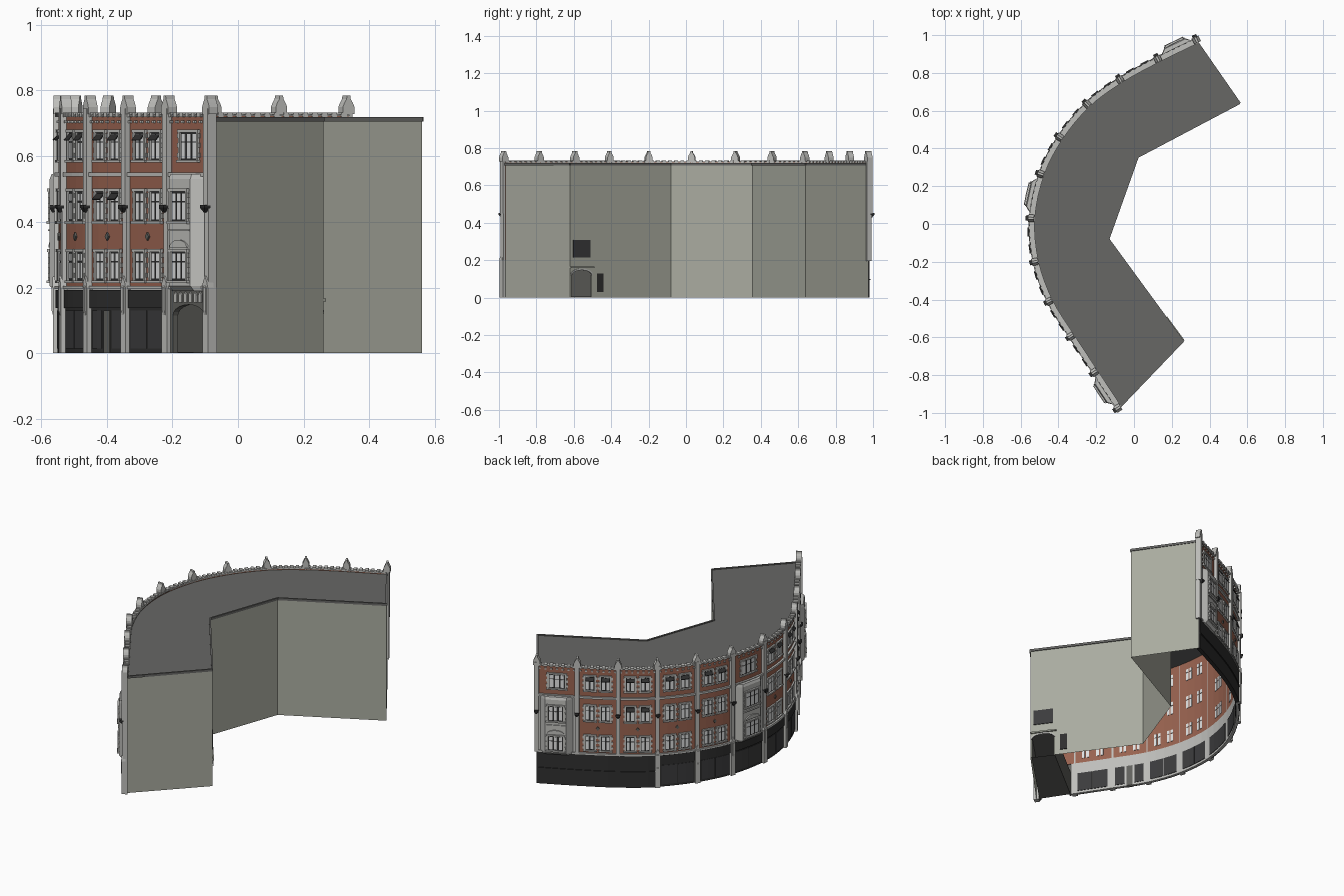
import bpy, bmesh, math
from mathutils import Vector

cube = bpy.data.objects.get("Cube")
if cube:
    bpy.data.objects.remove(cube, do_unlink=True)

COLOURS = {
    "brick": (0.32, 0.125, 0.08), "stone": (0.52, 0.52, 0.50),
    "render": (0.40, 0.41, 0.35), "roofing": (0.135, 0.135, 0.13),
    "charcoal": (0.028, 0.028, 0.028), "dark_glass": (0.045, 0.045, 0.047),
    "pale_glass": (0.75, 0.76, 0.76), "dark_stone": (0.12, 0.12, 0.11),
}
MATS = {}
for key, rgb in COLOURS.items():
    m = bpy.data.materials.new(key)
    m.use_nodes = True
    m.diffuse_color = (*rgb, 1)
    m.node_tree.nodes["Principled BSDF"].inputs["Base Color"].default_value = (*rgb, 1)
    MATS[key] = m

# Curved street front: one path point per pier
PATH = [Vector(p) for p in (
    (-.085, -.975), (-.21, -.785), (-.335, -.595), (-.45, -.41), (-.525, -.2), (-.545, .03),
    (-.495, .265), (-.395, .46), (-.25, .635), (-.075, .765), (.125, .875), (.33, .975))]
PTS = [2 * PATH[0] - PATH[1]] + PATH + [2 * PATH[-1] - PATH[-2]]
BAYS = 11
ORIELS = (0, 5, 10)
TOP = .715
parts = {}


def P(u, d, z):
    """Point u bays along the front, d outwards, z up."""
    i = min(max(math.floor(u), 0), BAYS - 1)
    t = u - i
    a, b, c, e = PTS[i:i + 4]
    k1, k2, k3 = c - a, 2 * a - 5 * b + 4 * c - e, 3 * b - a - 3 * c + e
    pos = b + .5 * (k1 * t + k2 * t * t + k3 * t ** 3)
    tan = (k1 + 2 * k2 * t + 3 * k3 * t * t).normalized()
    return Vector((pos.x - tan.y * d, pos.y + tan.x * d, z))


def loft(name, mat, rings, caps=True):
    bm = parts.setdefault(name, (bmesh.new(), mat))[0]
    vs = [[bm.verts.new(p) for p in r] for r in rings]
    n = len(vs[0])
    for r, s in zip(vs, vs[1:]):
        for j in range(n):
            bm.faces.new((r[j], r[(j + 1) % n], s[(j + 1) % n], s[j]))
    if caps:
        bm.faces.new(vs[0])
        bm.faces.new(vs[-1])


def sheet(name, mat, pts):
    bm = parts.setdefault(name, (bmesh.new(), mat))[0]
    bm.faces.new([bm.verts.new(p) for p in pts])


def sweep(name, mat, section, u0, u1):
    n = max(1, math.ceil((u1 - u0) * 4 - .01))
    loft(name, mat, [[P(u0 + (u1 - u0) * k / n, d, z) for d, z in section] for k in range(n + 1)])


def box(name, mat, u0, u1, d0, d1, z0, z1):
    sweep(name, mat, [(d0, z0), (d1, z0), (d1, z1), (d0, z1)], u0, u1)


def prism(name, mat, outline, d0, d1):
    loft(name, mat, [[P(u, d, z) for u, z in outline] for d in (d0, d1)])


def arch(a, b, spring, crown, n=10):
    """Flat arch points from a to b."""
    return [(a + (b - a) * (1 - math.cos(math.pi * k / n)) / 2,
             spring + (crown - spring) * math.sin(math.pi * k / n)) for k in range(n + 1)]


def window(c, hw, z0, z1, lights, face=0, flap=False):
    # stone surround with toothed jambs
    for s in (-1, 1):
        j = c + s * (hw + .02)
        box("window_surrounds", "stone", j - .02, j + .02, face - .004, face + .007, z0, z1)
        for k in range(3):
            q, zq = c + s * (hw + .045), z0 + (z1 - z0) * (.1 + .35 * k)
            box("window_surrounds", "stone", q - .025, q + .025, face - .004, face + .005, zq, zq + .014)
    box("window_surrounds", "stone", c - hw - .06, c + hw + .06, face - .004, face + .011, z0 - .008, z0)
    box("window_surrounds", "stone", c - hw - .05, c + hw + .05, face - .004, face + .009, z1, z1 + .009)
    box("window_frames", "charcoal", c - hw, c + hw, face - .004, face + .001, z0, z1)
    # panes, two to each light
    w, zt = 2 * hw / lights, z0 + (z1 - z0) * .66
    for k in range(lights):
        a = c - hw + k * w
        for lo, hi in ((z0 + .005, zt - .002), (zt + .002, z1 - .005)):
            box("window_panes", "pale_glass", a + w * .16, a + w * .84, -.018, face + .003, lo, hi)
    if flap:
        sweep("open_vents", "charcoal", [(.003, z1 - .006), (.018, z1 - .022), (.017, z1 - .025),
                                         (.003, z1 - .01)], c - hw * .9, c + hw * .9)


# Main walls of the front
box("brick_front", "brick", 0, BAYS, -.015, 0, .2, TOP + .007)
box("shop_wall", "stone", 1, 8, -.015, 0, 0, .2)
box("plain_base_wall", "charcoal", 8, BAYS, -.015, .008, 0, .195)
box("base_ledge", "charcoal", 8, BAYS, .006, .013, .095, .1)
box("lower_band", "stone", 0, BAYS, -.004, .012, .195, .205)
box("upper_cornice", "stone", 0, BAYS, -.004, .012, .538, .55)
box("parapet_coping", "stone", 0, BAYS, -.02, .008, TOP + .007, TOP + .012)
for k in range(BAYS * 7):
    u = (k + .5) / 7
    box("parapet_blocks", "stone", u - .04, u + .04, -.018, .011, TOP + .005, TOP + .018)
    box("parapet_dentils", "stone", u - .025, u + .025, -.002, .007, TOP - .014, TOP - .006)

for b in range(BAYS):
    oriel = b in ORIELS
    # upper windows
    for i, (z0, z1) in enumerate(((.222, .308), (.402, .492), (.588, .672))):
        if not oriel:
            for c in (.31, .69):
                window(b + c, .11, z0, z1, 2, 0, i == 2 or (i == 1 and b % 3 == 2))
        elif i == 2:
            window(b + .5, .2, z0, z1, 3)
        else:
            window(b + .51, .18, z0, z1, 3, .035)
    if oriel:
        # projecting stone bay
        box("oriel_back_panels", "stone", b + .05, b + .95, -.004, .004, .2, .54)
        plan = ((.08, 0), (.25, .035), (.77, .035), (.93, 0))
        loft("oriels", "stone", [[P(b + u, d * s, z) for u, d in plan]
                                 for s, z in ((.6, .19), (1, .205), (1, .53), (.85, .545))])
        prism("oriel_hoods", "stone", [(b + u, z) for u, z in arch(.3, .72, .322, .345)], .033, .041)
        box("oriel_strings", "stone", b + .25, b + .77, .033, .04, .372, .377)
    else:
        # diamond ornaments
        prism("diamonds", "dark_stone", [(b + .5 + .045 * x, .355 + .012 * y) for x, y in
                                         ((-1, 0), (0, -1), (1, 0), (0, 1))], -.004, .006)
    if 1 <= b <= 7:
        # shopfronts
        box("shop_fascias", "charcoal", b + .05, b + .95, -.004, .009, .138, .193)
        box("shop_frames", "charcoal", b + .05, b + .95, -.004, .003, 0, .138)
        bays = ((.1, .36), (.64, .9)) if b == 2 else ((.1, .49), (.51, .9))
        for a, e in bays:
            box("shop_glass", "dark_glass", b + a, b + e, -.018, .005, .014, .13)
        if b == 2:
            box("shop_door", "dark_stone", b + .42, b + .58, -.018, .006, 0, .13)

# Piers with pinnacles
for k in range(BAYS + 1):
    if k <= 8:
        box("pier_bases", "stone", k - .065, k + .065, -.015, .018, 0, .2)
        prism("pier_gables", "stone", [(k - .065, .2), (k + .065, .2), (k + .05, .215), (k, .235),
                                       (k - .05, .215)], -.004, .019)
        sweep("pier_brackets", "stone", [(.015, .105), (.022, .13), (.022, .2), (.015, .21)], k - .03, k + .03)
    box("pier_shafts", "stone", k - .05, k + .05, -.015, .013, .195, .45)
    box("pier_upper_shafts", "stone", k - .055, k + .055, -.015, .018, .45, .745)
    loft("pier_corbels", "charcoal", [[P(k + x * s, .018 + y * s * .2, z) for x, y in
                                       ((-1, -1), (1, -1), (1, 1), (-1, 1))]
                                      for s, z in ((.012, .428), (.055, .443), (.055, .452))])
    half = ((.085, .728), (.085, .75), (.06, .763), (.03, .774), (.025, .785))
    prism("pinnacles", "stone", [(k - x, z) for x, z in half] + [(k + x, z) for x, z in reversed(half)],
          -.016, .016)

# Arched passage through the first bay
prism("passage_arch", "dark_stone", [(.06, .197), (.06, 0), (.12, 0)] + arch(.12, .88, .115, .148)
      + [(.88, 0), (.94, 0), (.94, .197)], -.015, .004)
for k in range(6):
    c = .2 + k * .12
    prism("passage_tracery", "stone", [(c - .035, .155), (c + .035, .155), (c + .035, .178), (c, .188),
                                       (c - .035, .178)], .002, .008)
FAR, NEAR = Vector((.26, -.62, 0)), Vector((-.135, -.08, 0))
BACK = [Vector((.56, .64, 0)), Vector((.02, .355, 0)), NEAR, FAR]
UP = Vector((0, 0, 1))


def on_back(t, z, out=0):
    """Point on the back wall that holds the passage."""
    w = NEAR - FAR
    return FAR + w * t + UP * z + Vector((w.y, -w.x, 0)).normalized() * out


loft("passage_tunnel", "dark_stone", [
    [P(.09, -.012, .002), P(.91, -.012, .002), P(.91, -.012, .15), P(.09, -.012, .15)],
    [on_back(t, z, -.003) for t, z in ((.01, .002), (.215, .002), (.215, .15), (.01, .15))]], False)

# Plain rear and end walls
for a, b in ((P(0, -.002, 0), FAR), (NEAR, BACK[1]), (BACK[1], BACK[0]), (BACK[0], P(BAYS, -.002, 0))):
    sheet("plain_walls", "render", [a, b, b + UP * TOP, a + UP * TOP])
sheet("passage_back_wall", "render", [on_back(t, z) for t, z in
      [(0, 0), (0, TOP), (1, TOP), (1, 0), (.21, 0)] + arch(.21, .015, .12, .147) + [(.015, 0)]])


def plate(name, mat, t0, t1, z0, z1, out):
    loft(name, mat, [[on_back(t, z, o) for t, z in ((t0, z0), (t1, z0), (t1, z1), (t0, z1))]
                     for o in (-.001, out)])


plate("back_window", "dark_glass", .03, .2, .215, .308, .004)
plate("back_door", "charcoal", .265, .325, .03, .13, .004)
plate("back_ledge", "render", 0, .23, .158, .167, .009)
loft("back_arch_trim", "stone", [[on_back(t, z, o) for t, z in
     arch(.015, .21, .12, .147) + arch(.22, .005, .122, .156)] for o in (0, .006)])

# Flat roof and dark edge trim
roof = [P(k / 4, -.01, TOP) for k in range(BAYS * 4 + 1)] + [p + UP * TOP for p in BACK]
sheet("flat_roof", "roofing", roof)
edge = [P(BAYS, -.016, 0)] + BACK + [P(0, -.016, 0)]
for a, b in zip(edge, edge[1:]):
    side = (b - a).cross(UP).normalized()
    loft("roof_edge_trim", "roofing", [[p + side * o + UP * z for o, z in
         ((-.005, .706), (.005, .706), (.005, .72), (-.005, .72))] for p in (a, b)])

# Turn each collected part into an object
for name, (bm, mat) in parts.items():
    bmesh.ops.recalc_face_normals(bm, faces=bm.faces[:])
    if name == "flat_roof" and bm.faces[:][0].normal.z < 0:
        bmesh.ops.reverse_faces(bm, faces=bm.faces[:])
    mesh = bpy.data.meshes.new(name)
    bm.to_mesh(mesh)
    bm.free()
    mesh.materials.append(MATS[mat])
    ob = bpy.data.objects.new(name, mesh)
    bpy.context.collection.objects.link(ob)
